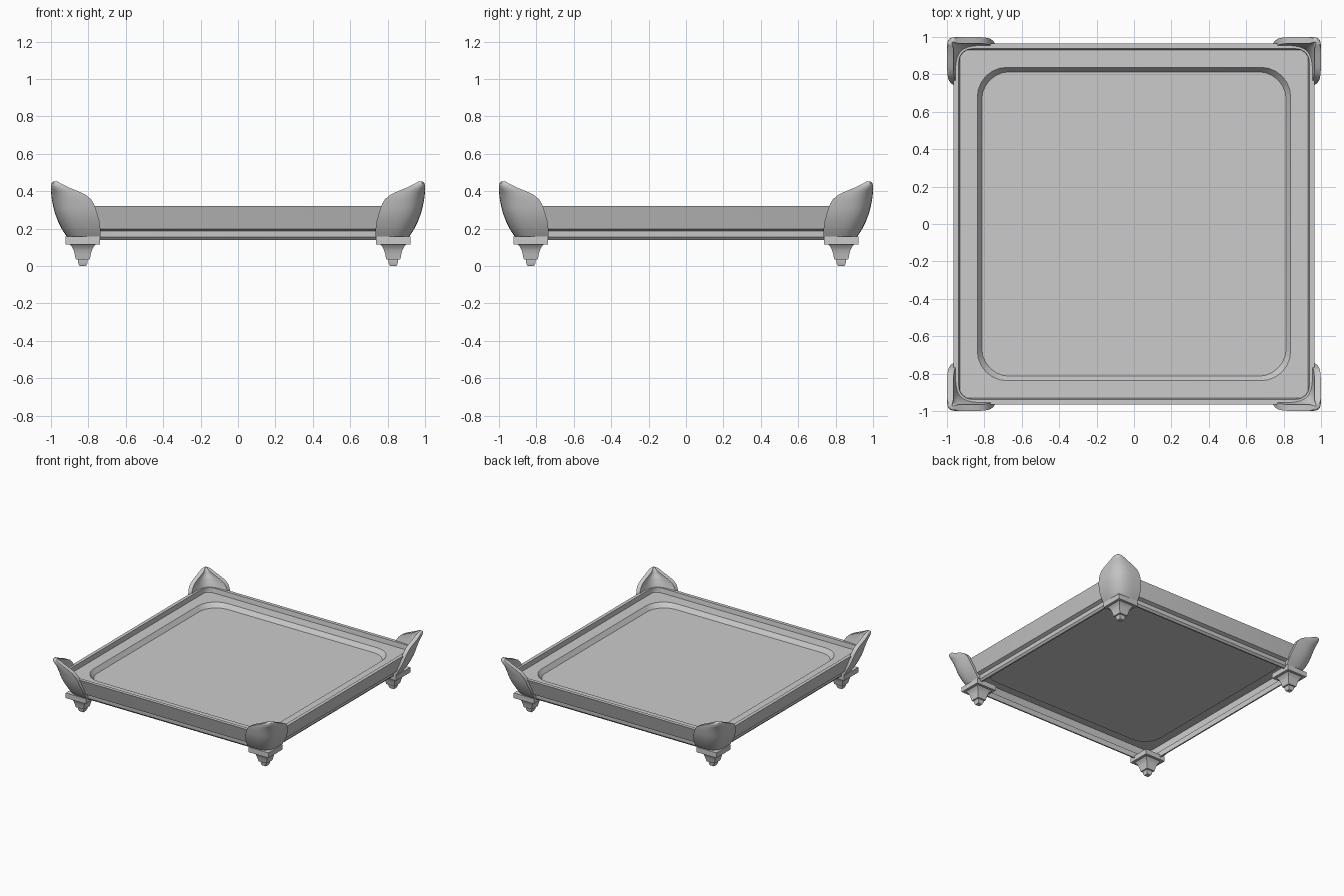
import bpy, bmesh, math

if "Cube" in bpy.data.objects:
    bpy.data.objects.remove(bpy.data.objects["Cube"])


def loft(name, rings, mirror=False, angle=30):
    """Skin a stack of equal-length closed rings and cap both ends."""
    bm = bmesh.new()
    rows = [[bm.verts.new(p) for p in ring] for ring in rings]
    n = len(rows[0])
    for a, b in zip(rows, rows[1:]):
        for i in range(n):
            j = (i + 1) % n
            bm.faces.new((a[i], a[j], b[j], b[i]))
    bm.faces.new(rows[0][::-1])
    bm.faces.new(rows[-1])
    bmesh.ops.recalc_face_normals(bm, faces=bm.faces)
    mesh = bpy.data.meshes.new(name)
    bm.to_mesh(mesh)
    bm.free()
    obj = bpy.data.objects.new(name, mesh)
    bpy.context.collection.objects.link(obj)
    bpy.ops.object.select_all(action='DESELECT')
    obj.select_set(True)
    bpy.context.view_layer.objects.active = obj
    bpy.ops.object.shade_smooth_by_angle(angle=math.radians(angle))
    if mirror:
        m = obj.modifiers.new("four_corners", 'MIRROR')
        m.use_axis = (True, True, False)
        m.use_mirror_merge = False
    return obj


def rounded_square(half, z, r, steps=6):
    pts = []
    for q in range(4):
        cx = (half - r) * (1 if q in (0, 3) else -1)
        cy = (half - r) * (1 if q in (0, 1) else -1)
        for k in range(steps + 1):
            a = math.pi / 2 * (q + k / steps)
            pts.append((cx + r * math.cos(a), cy + r * math.sin(a), z))
    return pts


def square(half, z, c):
    return [(c + sx * half, c + sy * half, z)
            for sx, sy in ((1, 1), (-1, 1), (-1, -1), (1, -1))]


# Tray: thin hollow underside, moulded sides, thin rim, ledge and sunken floor
tray_profile = [
    (0.815, 0.245, 0.15), (0.839, 0.28, 0.16), (0.922, 0.28, 0.05),
    (0.9, 0.202, 0.05), (0.88, 0.19, 0.05), (0.874, 0.14, 0.05),
    (0.885, 0.14, 0.06), (0.898, 0.155, 0.06),
    (0.9, 0.187, 0.06), (0.928, 0.198, 0.08), (0.965, 0.322, 0.1),
    (0.937, 0.322, 0.07), (0.931, 0.285, 0.05),
    (0.838, 0.285, 0.16), (0.814, 0.25, 0.15)]
loft("tray", [rounded_square(*p) for p in tray_profile])

# Corner petals: height, outer reach, inner end of each arm
petal_rows = [
    (0.158, 0.916, 0.735), (0.18, 0.931, 0.735), (0.2, 0.943, 0.736),
    (0.24, 0.963, 0.741), (0.28, 0.978, 0.752), (0.31, 0.986, 0.762),
    (0.335, 0.991, 0.772), (0.355, 0.995, 0.785), (0.375, 0.998, 0.806),
    (0.39, 0.999, 0.833), (0.405, 1.0, 0.868), (0.42, 1.0, 0.905),
    (0.435, 0.999, 0.935), (0.445, 0.995, 0.953), (0.451, 0.987, 0.964)]


def arc(end, radius, z, steps=20, power=4):
    pts = []
    for k in range(steps + 1):
        a = math.pi / 2 * k / steps
        c, s = max(math.cos(a), 0), max(math.sin(a), 0)
        d = (c ** power + s ** power) ** (-1 / power)
        pts.append((end + radius * c * d, end + radius * s * d, z))
    return pts


petal_rings = []
for z, reach, end in petal_rows:
    span = reach - end
    inner = span - min(0.034, span * 0.6)
    petal_rings.append(arc(end, span, z) + arc(end, inner, z)[::-1])
loft("corner_petals", petal_rings, mirror=True, angle=40)

# Feet: square plate, flared neck and small stepped tip
foot_profile = [
    (0.091, 0.158), (0.091, 0.116), (0.07, 0.116), (0.058, 0.103),
    (0.049, 0.085), (0.043, 0.062), (0.037, 0.035), (0.026, 0.034),
    (0.024, 0.014), (0.018, 0.0)]
loft("feet", [square(h, z, 0.83) for h, z in foot_profile], mirror=True)
